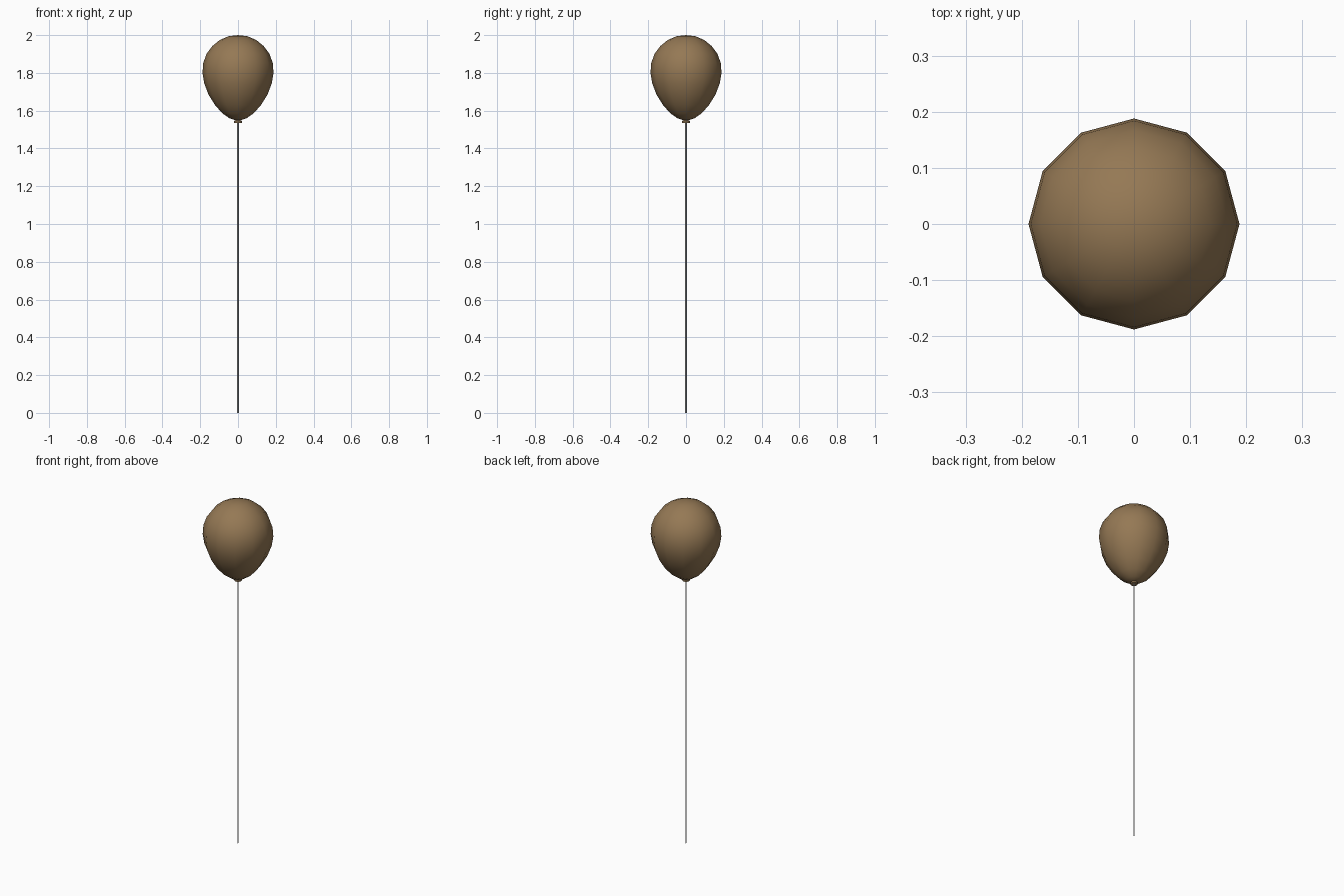
import bpy, bmesh
from math import sin, cos, pi

if "Cube" in bpy.data.objects:
    bpy.data.objects.remove(bpy.data.objects["Cube"])


def lathe(name, profile, sides, mat=None, smooth=True):
    """Revolve (radius, z) points about z; radius 0 makes a pole."""
    bm = bmesh.new()
    rings = []
    for r, z in profile:
        if r == 0:
            rings.append([bm.verts.new((0, 0, z))] * sides)
        else:
            rings.append([bm.verts.new((r * cos(2 * pi * i / sides), r * sin(2 * pi * i / sides), z))
                          for i in range(sides)])
    for a, b in zip(rings, rings[1:]):
        for i in range(sides):
            j = (i + 1) % sides
            bm.faces.new(list(dict.fromkeys((a[i], a[j], b[j], b[i]))))
    bmesh.ops.recalc_face_normals(bm, faces=bm.faces)
    for f in bm.faces:
        f.smooth = smooth
    me = bpy.data.meshes.new(name)
    bm.to_mesh(me)
    bm.free()
    ob = bpy.data.objects.new(name, me)
    bpy.context.collection.objects.link(ob)
    if mat:
        me.materials.append(mat)
    return ob


rubber = bpy.data.materials.new("rubber")
rubber.diffuse_color = (0.30, 0.19, 0.09, 1)
rubber.use_nodes = True
rubber.node_tree.nodes["Principled BSDF"].inputs["Base Color"].default_value = rubber.diffuse_color

# Egg-shaped balloon
lathe("balloon", [(0, 2.0), (0.05, 1.994), (0.097, 1.974), (0.137, 1.941), (0.167, 1.9),
                  (0.184, 1.852), (0.188, 1.80), (0.179, 1.745), (0.156, 1.685),
                  (0.122, 1.63), (0.082, 1.585), (0.044, 1.559), (0.012, 1.549), (0, 1.549)], 12, rubber)

# Flared knot under the balloon
lathe("knot", [(0, 1.552), (0.010, 1.552), (0.020, 1.545), (0.020, 1.536), (0, 1.538)], 12, rubber, False)

# Thin string down to the ground
lathe("string", [(0, 1.54), (0.004, 1.54), (0.004, 0), (0, 0)], 4, None, False)
